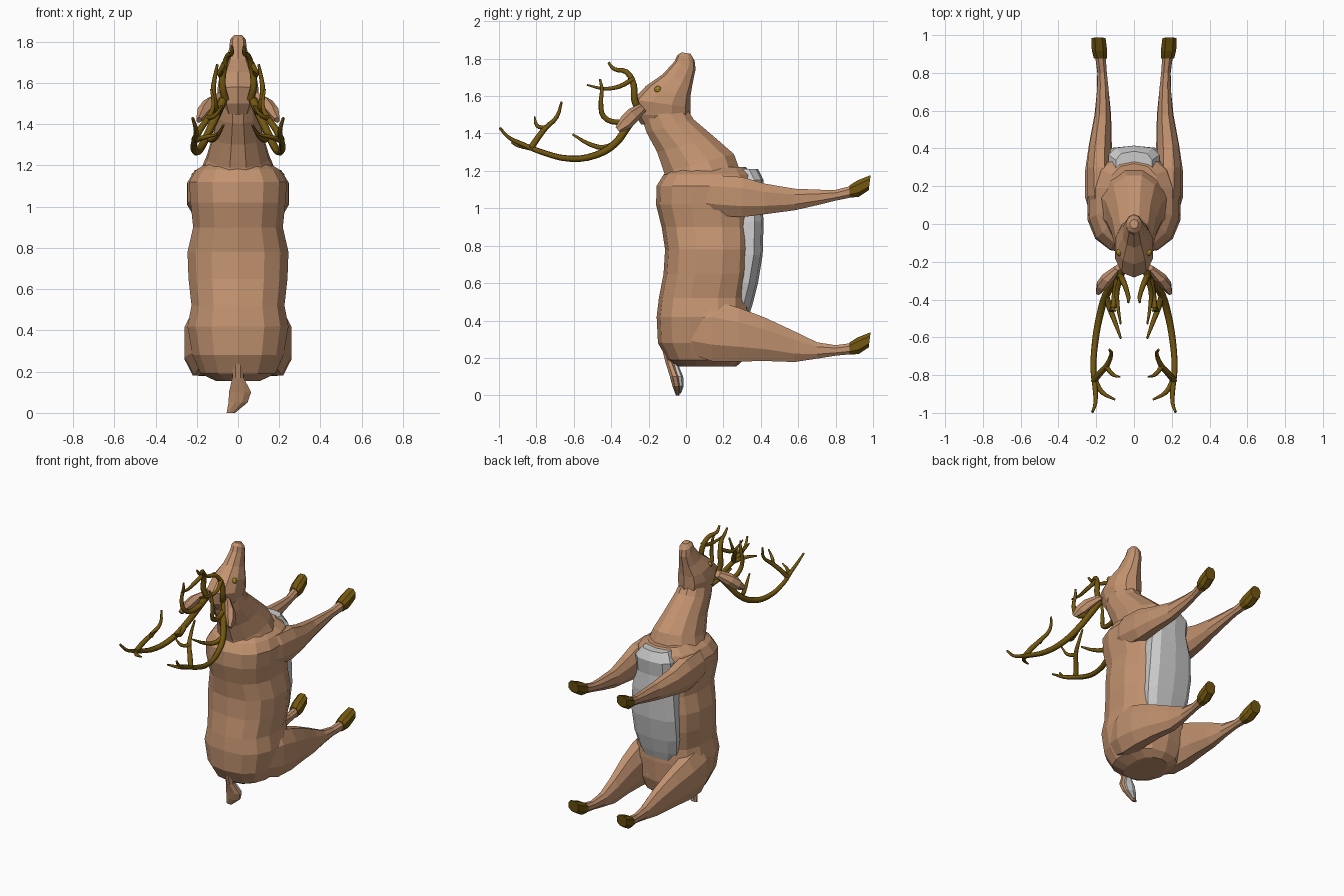
import bpy, bmesh
from math import sin, cos, pi, radians, copysign
from mathutils import Vector


def material(name, rgb):
    m = bpy.data.materials.new(name)
    m.diffuse_color = (*rgb, 1)
    return m


FUR = material("tan_fur", (0.54, 0.29, 0.16))
WHITE = material("white_fur", (0.78, 0.78, 0.75))
HORN = material("brown_horn", (0.17, 0.095, 0.005))
EYE = material("amber_eye", (0.4, 0.26, 0.02))


def loft(name, sections, mat, n=10, power=1.0, mirror=False):
    """Skin rings given as (x, y, z, half_width, half_depth, tilt)."""
    bm = bmesh.new()
    rings = []
    for x, y, z, hw, hd, tilt in sections:
        t = radians(tilt)
        ring = []
        for i in range(n):
            a = 2 * pi * (i + 0.5) / n
            c = copysign(abs(cos(a)) ** power, cos(a)) * hw
            s = copysign(abs(sin(a)) ** power, sin(a)) * hd
            ring.append(bm.verts.new((x + c, y + s * cos(t), z + s * sin(t))))
        rings.append(ring)
    for r, q in zip(rings, rings[1:]):
        for i in range(n):
            j = (i + 1) % n
            bm.faces.new((r[i], r[j], q[j], q[i]))
    bm.faces.new(rings[0][::-1])
    bm.faces.new(rings[-1])
    bmesh.ops.recalc_face_normals(bm, faces=bm.faces[:])
    me = bpy.data.meshes.new(name)
    bm.to_mesh(me)
    bm.free()
    me.materials.append(mat)
    ob = bpy.data.objects.new(name, me)
    bpy.context.collection.objects.link(ob)
    if mirror:
        ob.modifiers.new("Mirror", "MIRROR").use_mirror_merge = False
    return ob


# Torso: (z, back y, belly y, half width)
torso = [(.155, -.04, .27, .11), (.19, -.10, .31, .185), (.28, -.15, .34, .225),
         (.42, -.157, .345, .25), (.52, -.145, .34, .23), (.65, -.12, .36, .245),
         (.78, -.112, .365, .25), (.9, -.13, .365, .222), (1.02, -.16, .365, .235),
         (1.12, -.157, .37, .242), (1.18, -.12, .36, .205), (1.22, -.06, .32, .14)]
loft("torso", [(0, (a + b) / 2, z, w, (b - a) / 2, 0) for z, a, b, w in torso],
     FUR, 14, 0.8)

# White belly and chest patch
belly = [(.19, .29, .08), (.3, .335, .11), (.42, .33, .12), (.5, .355, .15),
         (.6, .38, .17), (.75, .405, .175), (.93, .41, .165), (1.05, .40, .14),
         (1.15, .41, .14), (1.21, .38, .1)]
loft("white_belly", [(0, y - .08, z, w, .085, 0) for z, y, w in belly], WHITE, 10, 0.7)

# Neck and head
loft("neck", [(0, .1, 1.14, .2, .21, 8), (0, .07, 1.24, .155, .2, 15),
              (0, .0, 1.34, .125, .165, 14), (0, -.085, 1.44, .105, .135, 16),
              (0, -.12, 1.52, .09, .13, 5)], FUR, 12)
loft("head", [(0, -.12, 1.46, .07, .12, 6), (0, -.125, 1.5, .092, .148, 0),
              (0, -.13, 1.56, .105, .155, -8), (0, -.095, 1.625, .094, .122, -14),
              (0, -.045, 1.69, .062, .084, -18), (0, -.005, 1.765, .044, .06, -20),
              (0, .0, 1.805, .04, .048, -18), (0, .0, 1.83, .022, .024, -8)], FUR, 10, 0.9)
loft("ears", [(.085, -.23, 1.54, .018, .025, -50), (.135, -.28, 1.5, .036, .04, -50),
              (.165, -.32, 1.46, .036, .04, -50), (.19, -.365, 1.42, .014, .018, -50)],
     FUR, 6, mirror=True)

# Legs and hooves: (y, x, z, half width, half height)
def leg(name, rows, mat, n=8):
    loft(name, [(x, y, z, w, h, 90) for y, x, z, w, h in rows], mat, n, 0.9, True)


leg("hind_legs", [(.0, .15, .35, .07, .13), (.14, .175, .345, .09, .175),
                  (.28, .185, .325, .08, .155), (.42, .178, .30, .065, .125),
                  (.58, .165, .26, .047, .088), (.7, .165, .24, .034, .047),
                  (.8, .17, .24, .026, .03), (.89, .178, .25, .03, .032)], FUR)
leg("front_legs", [(.0, .14, 1.08, .06, .08), (.15, .18, 1.07, .07, .115),
                   (.3, .185, 1.06, .068, .115), (.42, .18, 1.05, .06, .088),
                   (.58, .165, 1.047, .043, .062), (.72, .165, 1.06, .032, .042),
                   (.8, .168, 1.07, .026, .031), (.89, .178, 1.09, .03, .033)], FUR)
for name, z in (("hind_hooves", .25), ("front_hooves", 1.09)):
    loft(name, [(.178, .875, z, .036, .035, 90), (.183, .92, z + .015, .043, .047, 95),
                (.188, .982, z + .047, .04, .043, 83), ], HORN, 8, 0.8, True)

# Tail with pale underside
loft("tail", [(0, -.11, .27, .03, .025, 0), (0, -.085, .17, .03, .025, 0),
              (.01, -.06, .1, .058, .028, 0), (.0, -.05, .05, .05, .025, 0),
              (-.035, -.045, .0, .022, .01, 0)], FUR, 8)
loft("tail_underside", [(0, -.055, .16, .02, .015, 0), (.01, -.035, .1, .042, .02, 0),
                        (.0, -.03, .05, .038, .018, 0), (-.03, -.035, .01, .015, .008, 0)],
     WHITE, 6)

# Eyes
for side in (-1, 1):
    bpy.ops.mesh.primitive_ico_sphere_add(subdivisions=2, radius=.02,
                                          location=(side * .076, -.15, 1.635))
    bpy.context.object.name = "eye"
    bpy.context.object.data.materials.append(EYE)

# Antlers: base radius, then points along each beam or tine
tines = {
    "main_beam": (.021, [(.07, -.25, 1.52), (.105, -.31, 1.44), (.15, -.38, 1.345),
                         (.18, -.48, 1.285), (.205, -.62, 1.265), (.215, -.77, 1.30),
                         (.205, -.88, 1.345), (.205, -.95, 1.38), (.22, -.995, 1.43)]),
    "brow_tine": (.019, [(.06, -.25, 1.52), (.075, -.275, 1.58), (.07, -.28, 1.66),
                         (.05, -.32, 1.73), (.03, -.385, 1.745), (.03, -.415, 1.78)]),
    "brow_fork": (.014, [(.07, -.285, 1.69), (.09, -.36, 1.65), (.085, -.44, 1.64),
                         (.07, -.53, 1.66)]),
    "second_tine": (.017, [(.085, -.28, 1.48), (.1, -.37, 1.46), (.11, -.44, 1.49),
                           (.12, -.455, 1.56), (.11, -.45, 1.64), (.1, -.46, 1.69)]),
    "middle_tine": (.017, [(.15, -.37, 1.35), (.13, -.44, 1.325), (.1, -.52, 1.345),
                           (.07, -.605, 1.395)]),
    "upper_tine": (.017, [(.213, -.83, 1.32), (.18, -.79, 1.38), (.145, -.75, 1.43),
                          (.12, -.69, 1.49), (.13, -.665, 1.57)]),
    "upper_fork": (.013, [(.15, -.75, 1.43), (.115, -.795, 1.44), (.075, -.81, 1.49)]),
    "end_tine": (.015, [(.21, -.82, 1.32), (.17, -.89, 1.335), (.1, -.93, 1.35)]),
}
for name, (radius, pts) in tines.items():
    cu = bpy.data.curves.new("antler_" + name, "CURVE")
    cu.dimensions = "3D"
    cu.bevel_depth = radius
    cu.bevel_resolution = 1
    cu.resolution_u = 3
    cu.use_fill_caps = True
    cu.materials.append(HORN)
    for side in (-1, 1):
        sp = cu.splines.new("BEZIER")
        sp.bezier_points.add(len(pts) - 1)
        for i, (bp, p) in enumerate(zip(sp.bezier_points, pts)):
            bp.co = Vector((side * p[0], p[1], p[2]))
            bp.handle_left_type = bp.handle_right_type = "AUTO"
            bp.radius = 1 - 0.65 * (i / (len(pts) - 1)) ** 2
    bpy.context.collection.objects.link(bpy.data.objects.new(cu.name, cu))
